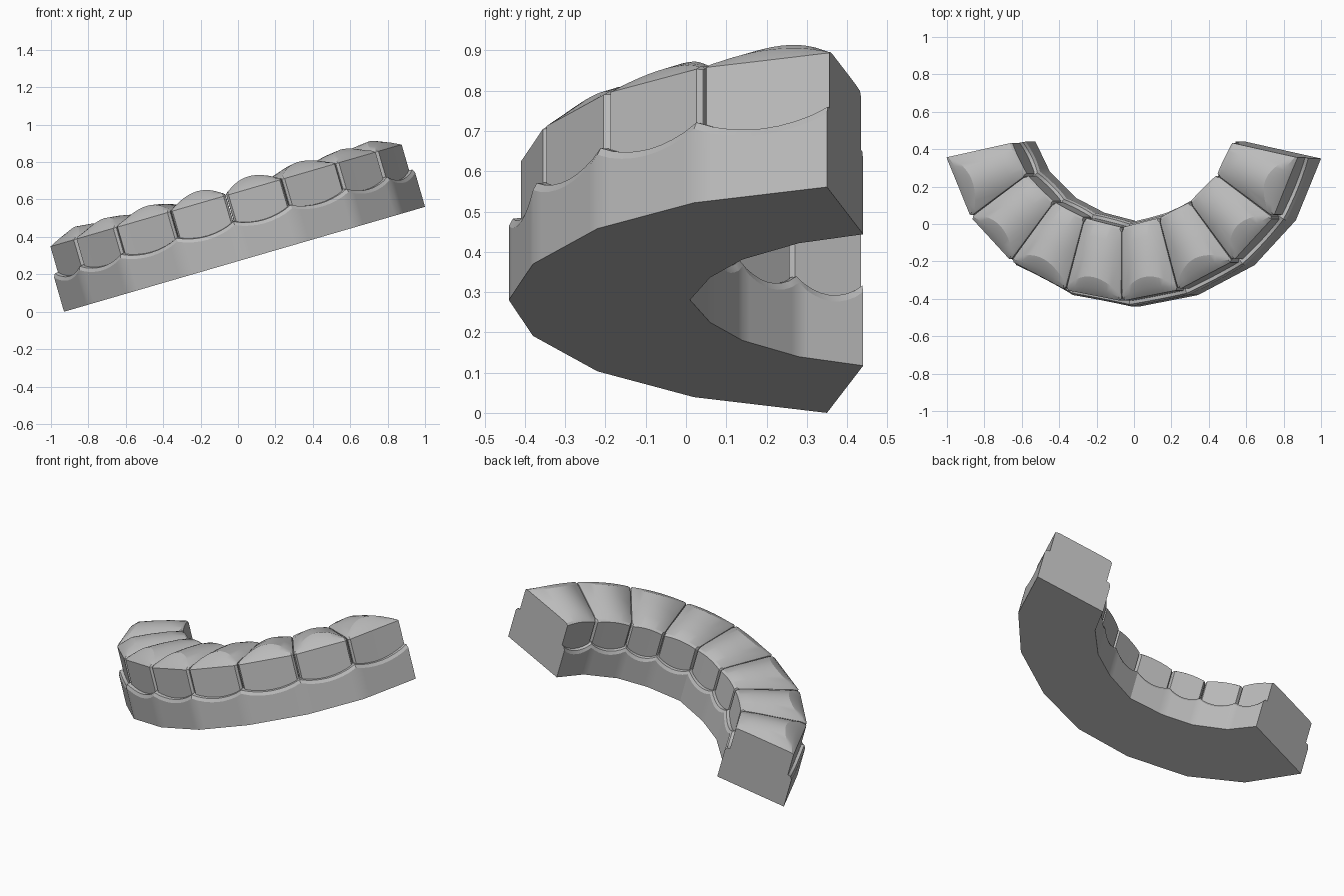
import bpy, bmesh, math
from mathutils import Matrix, Vector

cube = bpy.data.objects.get("Cube")
if cube:
    bpy.data.objects.remove(cube, do_unlink=True)

mat = bpy.data.materials.new("plaster_grey")
mat.use_nodes = True
GREY = (0.5, 0.5, 0.5, 1)
mat.diffuse_color = GREY
mat.node_tree.nodes["Principled BSDF"].inputs["Base Color"].default_value = GREY

# The whole arch leans sideways
TILT = Matrix.Translation((0.035, 0, 0.2804)) @ Matrix.Rotation(math.radians(-16.2), 4, 'Y')

# Half arch outlines, from the middle to the left end
outer_half = [(0, -0.44), (0.32, -0.38), (0.635, -0.22), (0.865, 0.02), (1.005, 0.35)]
inner_half = [(0, 0.01), (0.2, 0.06), (0.36, 0.14), (0.505, 0.28), (0.585, 0.44)]


def mirrored(half):
    pts = [Vector((-x, y, 0)) for x, y in reversed(half[1:])]
    return pts + [Vector((x, y, 0)) for x, y in half]


OUTER, INNER = mirrored(outer_half), mirrored(inner_half)
COUNT = len(OUTER) - 1


def station(i, t, profile):
    """Place (distance from outside, distance from inside, height) points across the arch."""
    a = OUTER[i].lerp(OUTER[i + 1], t)
    b = INNER[i].lerp(INNER[i + 1], t)
    length = (b - a).length
    return [a.lerp(b, f + d / length) + Vector((0, 0, h)) for f, d, h in profile]


def loft(name, sections):
    bm = bmesh.new()
    rings = [[bm.verts.new(TILT @ p) for p in s] for s in sections]
    n = len(rings[0])
    for r, q in zip(rings, rings[1:]):
        for k in range(n):
            m = (k + 1) % n
            bm.faces.new((r[k], r[m], q[m], q[k]))
    bm.faces.new(rings[0])
    bm.faces.new(rings[-1])
    bmesh.ops.recalc_face_normals(bm, faces=bm.faces)
    mesh = bpy.data.meshes.new(name)
    bm.to_mesh(mesh)
    bm.free()
    mesh.materials.append(mat)
    obj = bpy.data.objects.new(name, mesh)
    bpy.context.collection.objects.link(obj)
    bpy.ops.object.select_all(action='DESELECT')
    obj.select_set(True)
    bpy.context.view_layer.objects.active = obj
    bpy.ops.object.shade_smooth_by_angle(angle=math.radians(25))
    return obj


def gum_profile(t):
    # Scalloped rim, lowest at the middle of each tooth
    g = 0.213 - 0.036 * math.sin(math.pi * t) ** 0.8
    return [(0, 0, 0), (0, 0, g - 0.022), (0, 0.01, g - 0.003), (0, 0.034, g),
            (1, -0.034, g), (1, -0.01, g - 0.003), (1, 0, g - 0.022), (1, 0, 0)]


def tooth_profile(t, pinch):
    # Upright walls with a crown arched along the arch, highest near the outside
    s = 1 - (2 * t - 1) ** 2
    o = 0.028 + pinch
    i = -0.028 - pinch
    return [(0, o, 0.14), (0, o, 0.355), (0, o + 0.012 + 0.03 * s, 0.36 + 0.035 * s),
            (0, o + 0.03 + 0.07 * s, 0.362 + 0.058 * s), (0.5, 0, 0.362 + 0.05 * s),
            (0.75, 0, 0.362 + 0.034 * s), (1, i - 0.012, 0.36 + 0.014 * s),
            (1, i, 0.35 + 0.014 * s), (1, i, 0.14)]


# Gum base
STEPS = 8
gum = []
for i in range(COUNT):
    for k in range(STEPS + (i == COUNT - 1)):
        gum.append(station(i, k / STEPS, gum_profile(k / STEPS)))
loft("gum_base", gum)

# Teeth, with small grooves where neighbours meet
for i in range(COUNT):
    sections = []
    for k in range(13):
        t = k / 12
        at_groove = (k == 0 and i > 0) or (k == 12 and i < COUNT - 1)
        place = t
        if at_groove:
            place = 0.008 if k == 0 else 0.992
        elif k in (1, 11):
            place = t = 0.045 if k == 1 else 0.955
        sections.append(station(i, place, tooth_profile(t, 0.014 if at_groove else 0)))
    loft(f"tooth_{i + 1}", sections)
